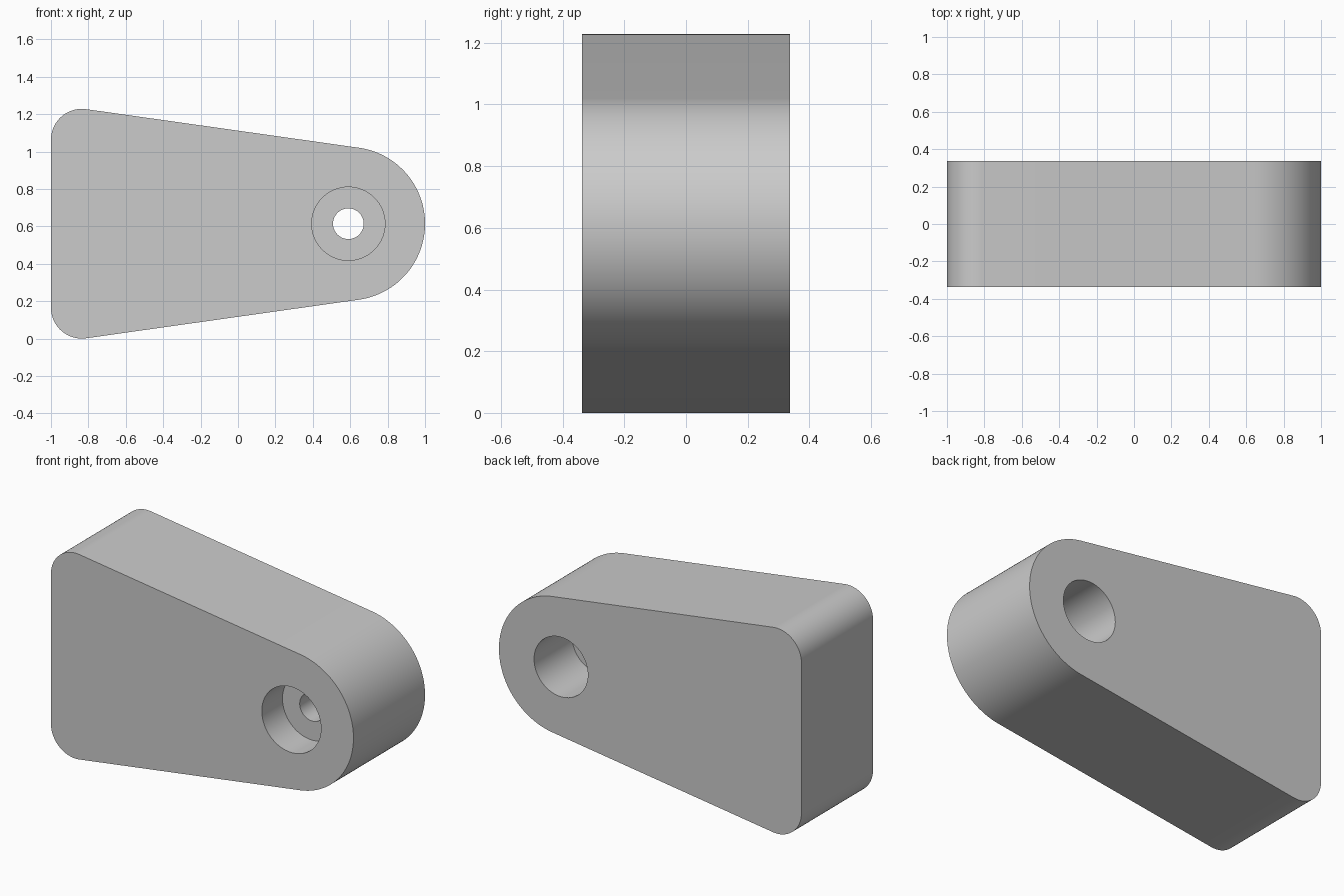
import bpy
import bmesh
from math import asin, atan2, cos, hypot, pi, radians, sin

cube = bpy.data.objects.get("Cube")
if cube:
    bpy.data.objects.remove(cube, do_unlink=True)

HALF_DEPTH = 0.338
MID_Z = 0.614
NOSE_X, NOSE_R = 0.59, 0.41
CORNER_R = 0.165
CORNER_X, CORNER_RISE = -1 + CORNER_R, MID_Z - CORNER_R

grey = bpy.data.materials.new("light grey")
grey.use_nodes = True
grey.diffuse_color = (0.6, 0.6, 0.6, 1)
grey.node_tree.nodes["Principled BSDF"].inputs["Base Color"].default_value = (0.6, 0.6, 0.6, 1)


def arc(cx, cz, r, start, end, steps):
    angles = [start + (end - start) * i / steps for i in range(steps + 1)]
    return [(cx + r * cos(a), cz + r * sin(a)) for a in angles]


def finish(name, bm):
    bmesh.ops.recalc_face_normals(bm, faces=bm.faces)
    mesh = bpy.data.meshes.new(name)
    bm.to_mesh(mesh)
    bm.free()
    mesh.materials.append(grey)
    obj = bpy.data.objects.new(name, mesh)
    bpy.context.collection.objects.link(obj)
    return obj


# Tapered plate: nose and two corners joined by tangent lines
run = NOSE_X - CORNER_X
tilt = atan2(CORNER_RISE, run) - asin((NOSE_R - CORNER_R) / hypot(run, CORNER_RISE))
top = pi / 2 - tilt
outline = arc(NOSE_X, MID_Z, NOSE_R, -top, top, 64)
outline += arc(CORNER_X, MID_Z + CORNER_RISE, CORNER_R, top, pi, 24)
outline += arc(CORNER_X, MID_Z - CORNER_RISE, CORNER_R, pi, 2 * pi - top, 24)

bm = bmesh.new()
face = bm.faces.new([bm.verts.new((x, -HALF_DEPTH, z)) for x, z in outline])
side = bmesh.ops.extrude_face_region(bm, geom=[face])["geom"]
moved = [v for v in side if isinstance(v, bmesh.types.BMVert)]
bmesh.ops.translate(bm, vec=(0, 2 * HALF_DEPTH, 0), verts=moved)
if not face.is_valid or len(bm.faces) < len(outline) + 2:
    bm.faces.new([v for v in bm.verts if v not in moved])
plate = finish("tapered_plate", bm)

# Stepped bore: front counterbore, narrow neck, rear bore
FRONT_FLOOR, REAR_FLOOR = -0.143, -0.02
steps = [(0.196, -0.5), (0.196, FRONT_FLOOR), (0.082, FRONT_FLOOR),
         (0.082, REAR_FLOOR), (0.178, REAR_FLOOR), (0.178, 0.5)]
bm = bmesh.new()
rings = []
for r, y in steps:
    circle = arc(NOSE_X, MID_Z, r, 0, 2 * pi, 64)[:-1]
    rings.append([bm.verts.new((x, y, z)) for x, z in circle])
for a, b in zip(rings, rings[1:]):
    for i in range(len(a)):
        bm.faces.new((a[i - 1], a[i], b[i], b[i - 1]))
bm.faces.new(rings[0])
bm.faces.new(rings[-1])
cutter = finish("bore_cutter", bm)
cutter.hide_render = True

# Cut the bore and smooth the curved walls
cut = plate.modifiers.new("bore", "BOOLEAN")
cut.operation = "DIFFERENCE"
cut.solver = "EXACT"
cut.object = cutter
bpy.ops.object.select_all(action="DESELECT")
plate.select_set(True)
bpy.context.view_layer.objects.active = plate
bpy.ops.object.modifier_apply(modifier=cut.name)
bpy.data.objects.remove(cutter, do_unlink=True)
bpy.ops.object.shade_smooth_by_angle(angle=radians(30))
